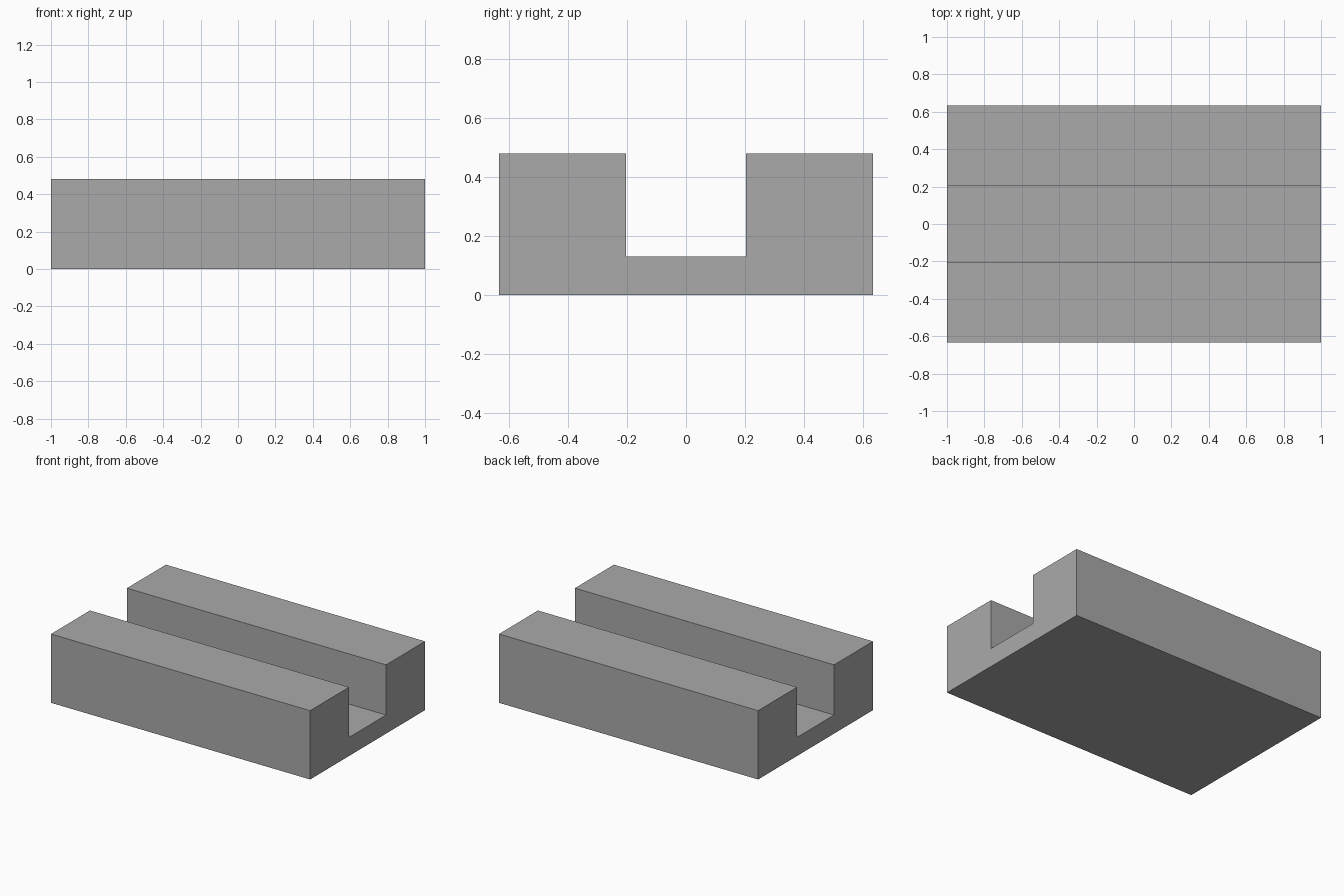
import bpy
import bmesh

if "Cube" in bpy.data.objects:
    bpy.data.objects.remove(bpy.data.objects["Cube"])

LENGTH = 2.0
HALF_WIDTH = 0.633
HEIGHT = 0.48
HALF_SLOT = 0.204
SLOT_FLOOR = 0.13

grey = bpy.data.materials.new("plain_grey")
grey.diffuse_color = (0.4, 0.4, 0.4, 1.0)
grey.use_nodes = True
grey.node_tree.nodes["Principled BSDF"].inputs["Base Color"].default_value = grey.diffuse_color

# U-shaped cross-section: one half, then its mirror
half = [(HALF_WIDTH, 0), (HALF_WIDTH, HEIGHT), (HALF_SLOT, HEIGHT), (HALF_SLOT, SLOT_FLOOR)]
profile = half + [(-y, z) for y, z in reversed(half)]

# Slotted block: the cross-section extruded along its length
bm = bmesh.new()
end = bm.faces.new([bm.verts.new((-LENGTH / 2, y, z)) for y, z in profile])
extruded = bmesh.ops.extrude_face_region(bm, geom=[end], use_keep_orig=True)
moved = [v for v in extruded["geom"] if isinstance(v, bmesh.types.BMVert)]
bmesh.ops.translate(bm, verts=moved, vec=(LENGTH, 0, 0))
bmesh.ops.recalc_face_normals(bm, faces=bm.faces)

mesh = bpy.data.meshes.new("slotted_block")
bm.to_mesh(mesh)
bm.free()
mesh.materials.append(grey)
block = bpy.data.objects.new("slotted_block", mesh)
bpy.context.collection.objects.link(block)
